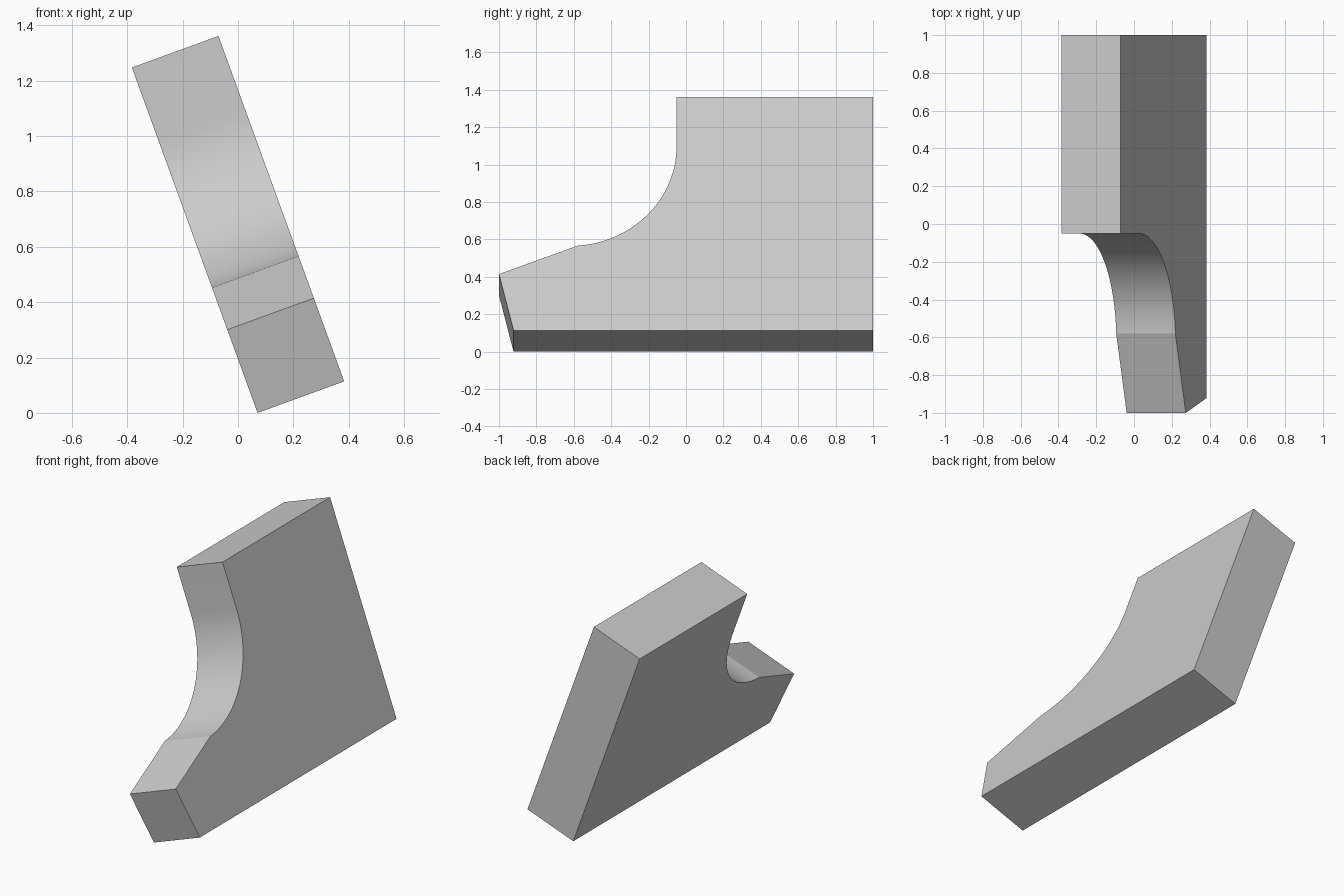
import bpy
import bmesh
from math import radians, sin, cos
from mathutils import Matrix

cube = bpy.data.objects.get("Cube")
if cube:
    bpy.data.objects.remove(cube, do_unlink=True)

THICK, HEIGHT, TILT = 0.333, 1.328, radians(20)
RADIUS, ARC_Y, ARC_H = 0.57, -0.62, 1.05

# Side profile (y, height): flat base, straight back, scooped front, sloping toe
profile = [(-0.922, 0), (1, 0), (1, HEIGHT), (ARC_Y + RADIUS, HEIGHT)]
STEPS = 32
for i in range(STEPS + 1):
    a = radians(-86) * i / STEPS
    profile.append((ARC_Y + RADIUS * cos(a), ARC_H + RADIUS * sin(a)))
profile.append((-1, 0.32))

# Extrude the profile through the plate's thickness
bm = bmesh.new()
face = bm.faces.new([bm.verts.new((0, y, h)) for y, h in profile])
extruded = bmesh.ops.extrude_face_region(bm, geom=[face])
moved = [v for v in extruded["geom"] if isinstance(v, bmesh.types.BMVert)]
bmesh.ops.translate(bm, verts=moved, vec=(THICK, 0, 0))

# Lean the plate sideways, then centre it and rest its low edge on the ground
bm.transform(Matrix.Rotation(-TILT, 4, "Y"))
xs = [v.co.x for v in bm.verts]
low = min(v.co.z for v in bm.verts)
bmesh.ops.translate(bm, verts=bm.verts, vec=(-(min(xs) + max(xs)) / 2, 0, -low))
bmesh.ops.recalc_face_normals(bm, faces=bm.faces)

mesh = bpy.data.meshes.new("leaning_plate")
bm.to_mesh(mesh)
bm.free()
plate = bpy.data.objects.new("leaning_plate", mesh)
bpy.context.collection.objects.link(plate)

# Plain grey material
grey = bpy.data.materials.new("light_grey")
grey.use_nodes = True
colour = (0.6, 0.6, 0.6, 1)
grey.diffuse_color = colour
grey.node_tree.nodes["Principled BSDF"].inputs["Base Color"].default_value = colour
mesh.materials.append(grey)

# Smooth scoop, sharp corners
bpy.ops.object.select_all(action="DESELECT")
plate.select_set(True)
bpy.context.view_layer.objects.active = plate
bpy.ops.object.shade_smooth_by_angle(angle=radians(12))
